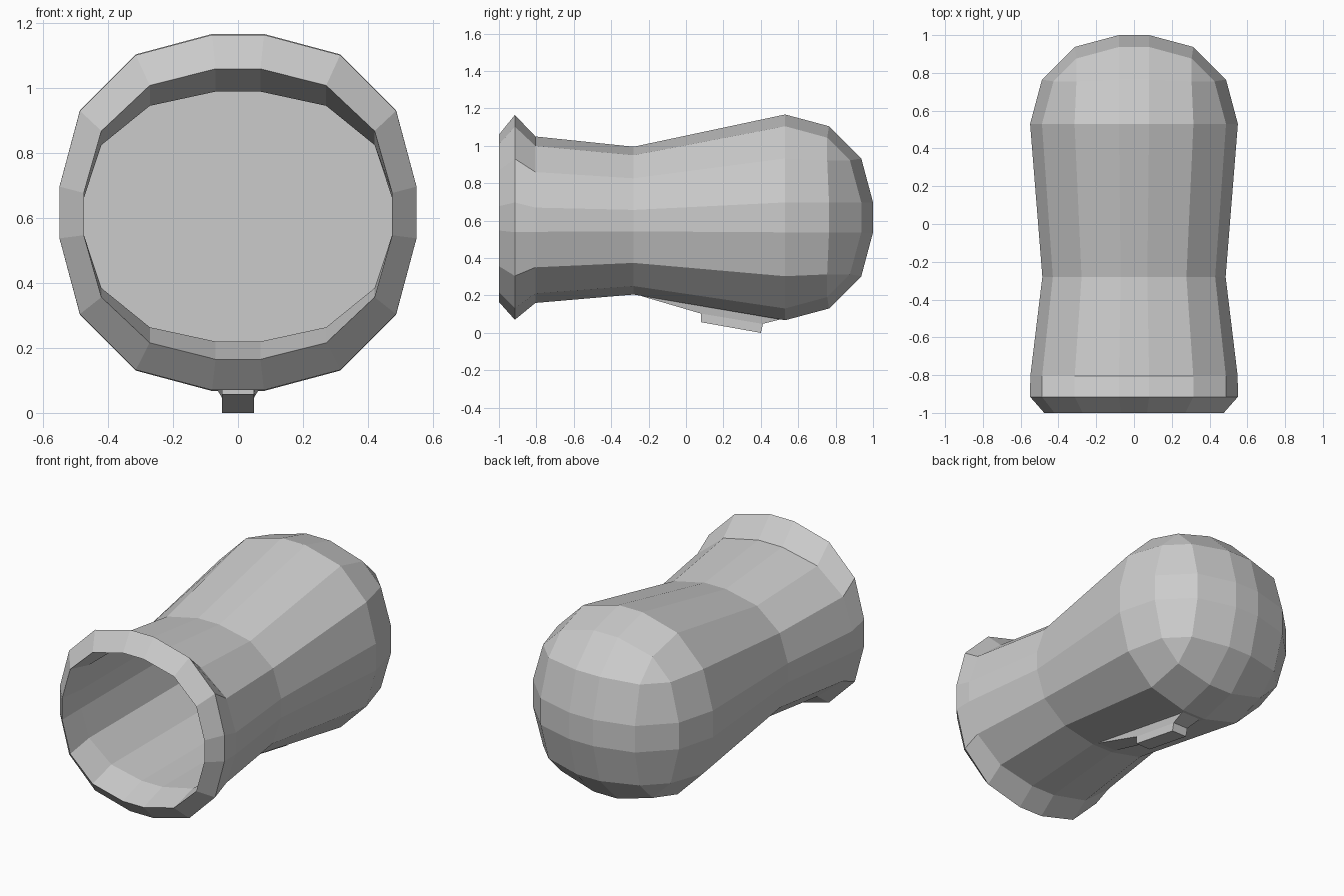
import bpy, bmesh, math
from mathutils import Matrix, Vector

if "Cube" in bpy.data.objects:
    bpy.data.objects.remove(bpy.data.objects["Cube"])

CZ = 0.6175  # axis height


def make_object(name, bm):
    bmesh.ops.recalc_face_normals(bm, faces=bm.faces[:])
    me = bpy.data.meshes.new(name)
    bm.to_mesh(me)
    bm.free()
    ob = bpy.data.objects.new(name, me)
    bpy.context.collection.objects.link(ob)
    return ob


# Hollow body: the rounded end is half of a bevelled cube
bm = bmesh.new()
bmesh.ops.create_cube(bm, size=1.1)
bmesh.ops.bevel(bm, geom=bm.verts[:] + bm.edges[:], offset=0.47, segments=3,
                profile=0.5, affect='EDGES')
bmesh.ops.transform(bm, verts=bm.verts[:],
                    matrix=Matrix.Translation((0, 0.45, CZ)))
bmesh.ops.delete(bm, geom=[v for v in bm.verts if v.co.y < 0.45], context='VERTS')
ring = [v for v in bm.verts if v.is_boundary]
ring.sort(key=lambda v: math.atan2(v.co.z - CZ, v.co.x))
section = [(v.co.x, v.co.z - CZ) for v in ring]

# Stations: y, x scale, bottom z, top z (outer skin, rim, then inner liner)
stations = [
    (-0.28, 0.882, 0.205, 0.995),
    (-0.805, 0.998, 0.16, 1.05),
    (-0.915, 1.0, 0.07, 1.165),
    (-1.0, 0.864, 0.165, 1.06),
    (-0.82, 0.864, 0.22, 0.99),
    (0.5, 0.864, 0.22, 0.99),
]
n = len(ring)
for y, sx, lo, hi in stations:
    mid, sz = (lo + hi) / 2, (hi - lo) / 1.1
    new = [bm.verts.new((x * sx, y, mid + z * sz)) for x, z in section]
    for i in range(n):
        j = (i + 1) % n
        bm.faces.new((ring[i], ring[j], new[j], new[i]))
    ring = new
bm.faces.new(ring)
make_object("hollow_body", bm)


def tapered_prism(name, profile):
    """Side profile of (y, z, half width) spanned across x."""
    bm = bmesh.new()
    left = [bm.verts.new((-w, y, z)) for y, z, w in profile]
    right = [bm.verts.new((w, y, z)) for y, z, w in profile]
    bm.faces.new(left)
    bm.faces.new(right[::-1])
    for i in range(len(profile)):
        j = (i + 1) % len(profile)
        bm.faces.new((left[i], left[j], right[j], right[i]))
    return make_object(name, bm)


# Wedge under the body
tapered_prism("bottom_wedge", [
    (-0.24, 0.197, 0.065), (0.08, 0.103, 0.05), (0.41, 0.048, 0.05),
    (0.51, 0.073, 0.065), (0.51, 0.1, 0.065), (-0.2, 0.215, 0.065)])

# Catch tab touching the ground
tapered_prism("bottom_catch", [
    (0.08, 0.11, 0.05), (0.08, 0.057, 0.05), (0.40, 0.0, 0.05),
    (0.413, 0.055, 0.05)])
